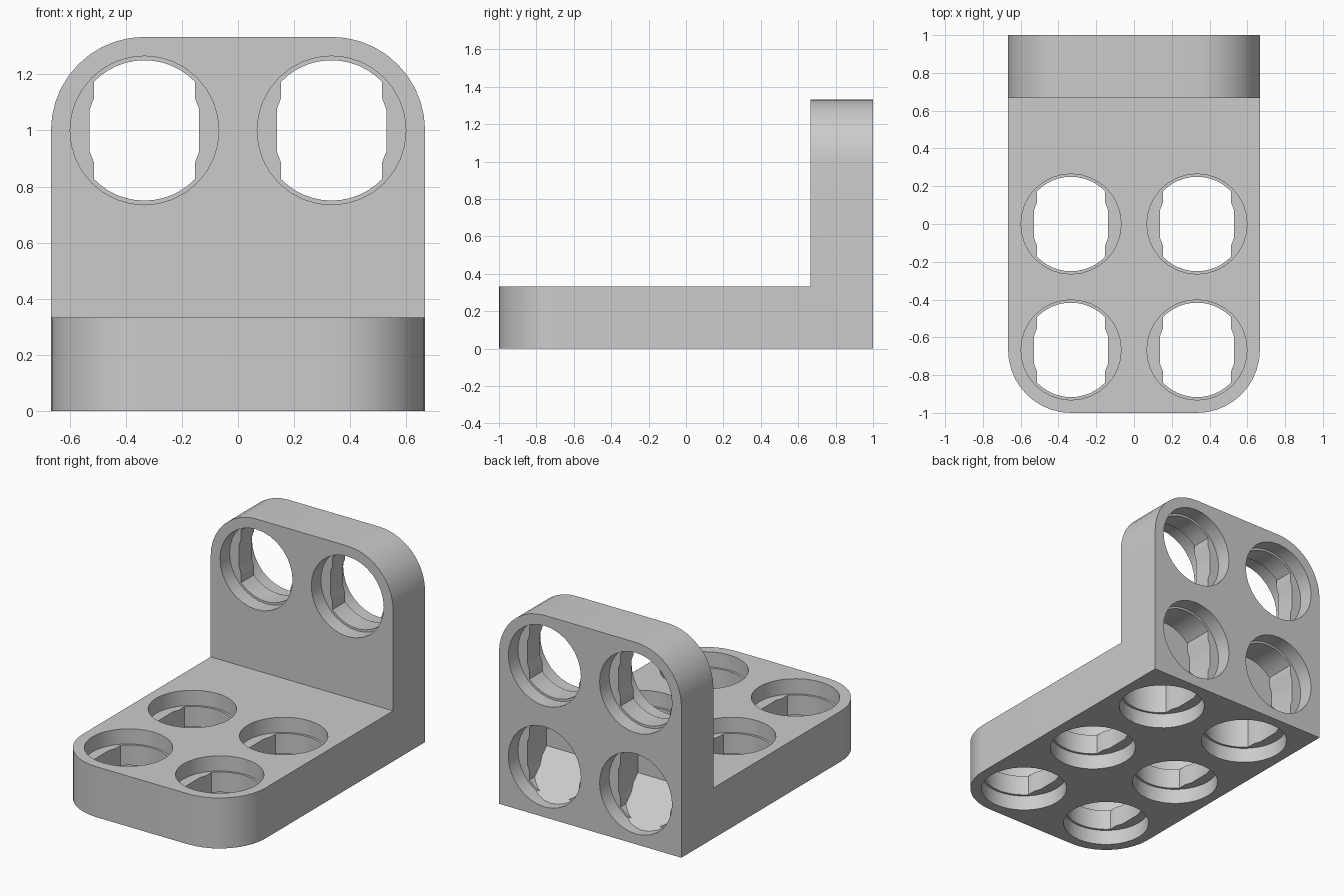
import bpy, bmesh, math
from mathutils import Vector

if "Cube" in bpy.data.objects:
    bpy.data.objects.remove(bpy.data.objects["Cube"])

W, T, H, L = 2 / 3, 1 / 3, 4 / 3, 1.0   # half width, thickness, height, half length
PITCH = 1 / 3                           # hole offset from the middle
RIM, BORE, STEP = 0.265, 0.25, 0.1      # counterbore radius, bore radius, counterbore depth
WEB = 0.006                             # half thickness of the diagonal web

grey = bpy.data.materials.new("light grey")
grey.use_nodes = True
colour = (0.6, 0.6, 0.6, 1)
grey.diffuse_color = colour
grey.node_tree.nodes["Principled BSDF"].inputs["Base Color"].default_value = colour


def floor_frame(x, y):
    return lambda u, w, t: Vector((x + u, y + w, t))


def wall_frame(x, z):
    return lambda u, w, t: Vector((x + u, L - t, z + w))


def circle(r, n=32):
    return [(r * math.cos(2 * math.pi * i / n), r * math.sin(2 * math.pi * i / n)) for i in range(n)]


def keyed_bore():
    """Round bore narrowed by a bar on each side."""
    start = math.acos(0.18 / BORE)
    quarter = [(0.195, 0.075), (0.18, 0.115)]
    for i in range(6):
        a = start + (math.pi / 2 - start) * i / 6
        quarter.append((BORE * math.cos(a), BORE * math.sin(a)))
    half = quarter + [(0, BORE)] + [(-u, w) for u, w in reversed(quarter)]
    return half + [(-u, -w) for u, w in half]


def prism(bm, outline, frame, t0, t1, clip=0):
    """Extruded outline; clip keeps one side of the diagonal web."""
    part = bmesh.new()
    a = [part.verts.new(frame(u, w, t0)) for u, w in outline]
    b = [part.verts.new(frame(u, w, t1)) for u, w in outline]
    part.faces.new(a)
    part.faces.new(b[::-1])
    for i in range(len(a)):
        j = (i + 1) % len(a)
        part.faces.new((a[i], b[i], b[j], a[j]))
    if clip:
        bmesh.ops.bisect_plane(part, geom=part.verts[:] + part.edges[:] + part.faces[:],
                               plane_co=(0, L + clip * WEB, 0), plane_no=(0, -clip, -clip),
                               clear_outer=True)
        bmesh.ops.holes_fill(part, edges=[e for e in part.edges if e.is_boundary], sides=0)
    bmesh.ops.recalc_face_normals(part, faces=part.faces[:])
    mesh = bpy.data.meshes.new("part")
    part.to_mesh(mesh)
    part.free()
    bm.from_mesh(mesh)
    bpy.data.meshes.remove(mesh)


def make_object(name, bm):
    mesh = bpy.data.meshes.new(name)
    bm.to_mesh(mesh)
    bm.free()
    mesh.materials.append(grey)
    ob = bpy.data.objects.new(name, mesh)
    bpy.context.collection.objects.link(ob)
    return ob


# Angled body with rounded front and top corners
bm = bmesh.new()
profile = [(-L, 0), (L, 0), (L, H), (L - T, H), (L - T, T), (-L, T)]
prism(bm, profile, lambda y, z, x: Vector((x, y, z)), -W, W)


def is_corner(e):
    p, q = e.verts[0].co, e.verts[1].co
    if abs(p.x - q.x) > 0.01:
        return False
    return max(p.y, q.y) < 0.01 - L or min(p.z, q.z) > H - 0.01


bmesh.ops.bevel(bm, geom=[e for e in bm.edges if is_corner(e)], offset=T,
                segments=10, profile=0.5, affect='EDGES')
body = make_object("angle_bracket", bm)

# Holes: through the floor and upper wall, blind pockets at the corner
bores, rims = bmesh.new(), bmesh.new()
for x in (-PITCH, PITCH):
    through = [floor_frame(x, 0), floor_frame(x, -2 * PITCH), wall_frame(x, 1)]
    pockets = [(floor_frame(x, 2 * PITCH), -1), (wall_frame(x, PITCH), 1)]
    for frame in through:
        prism(bores, keyed_bore(), frame, -0.02, T + 0.02)
        prism(rims, circle(RIM), frame, -0.02, STEP)
        prism(rims, circle(RIM), frame, T - STEP, T + 0.02)
    for frame, side in pockets:
        prism(bores, keyed_bore(), frame, -0.02, T - 0.033, side)
        prism(rims, circle(RIM), frame, -0.02, STEP, side)

bpy.context.view_layer.objects.active = body
body.select_set(True)
for cutter in (make_object("bore_cutter", bores), make_object("rim_cutter", rims)):
    cutter.hide_render = True
    cut = body.modifiers.new("cut", 'BOOLEAN')
    cut.operation, cut.solver, cut.object = 'DIFFERENCE', 'EXACT', cutter
    bpy.ops.object.modifier_apply(modifier=cut.name)
    bpy.data.objects.remove(cutter)

bpy.ops.object.shade_smooth_by_angle(angle=math.radians(25))
